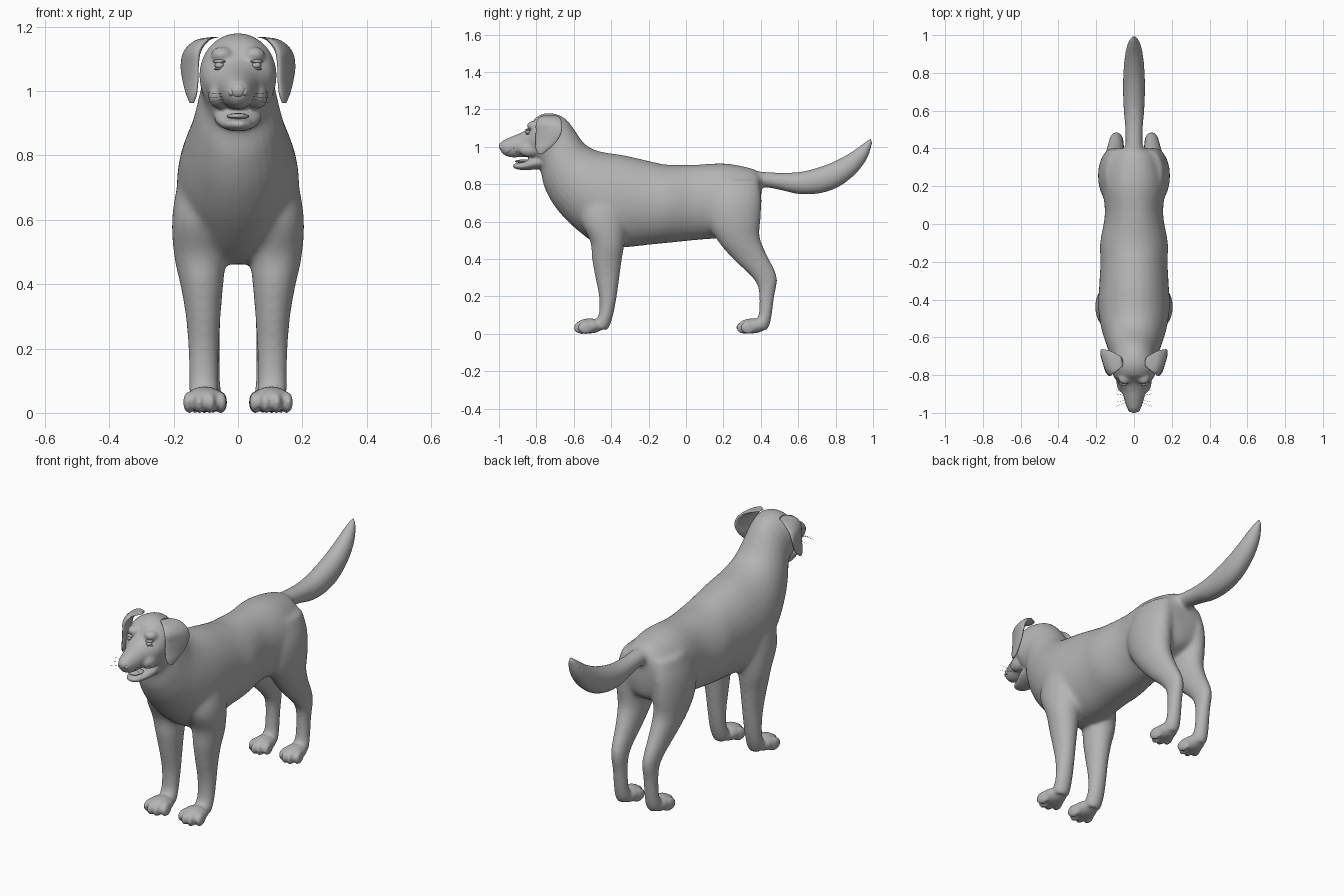
import bpy, bmesh, math
from mathutils import Vector, Matrix

coat = bpy.data.materials.new("grey coat")
coat.diffuse_color = (0.46, 0.46, 0.46, 1)


def catmull(rows, steps):
    """Smoothly fill in rows of numbers between the given ones."""
    out = []
    for i in range(len(rows) - 1):
        p0, p1, p2, p3 = (rows[max(i - 1, 0)], rows[i], rows[i + 1], rows[min(i + 2, len(rows) - 1)])
        for s in range(steps):
            t = s / steps
            out.append([0.5 * (2 * b + (c - a) * t + (2 * a - 5 * b + 4 * c - d) * t * t
                               + (3 * b - a - 3 * c + d) * t ** 3)
                        for a, b, c, d in zip(p0, p1, p2, p3)])
    return out + [list(rows[-1])]


def skin(bm, rings, n=28):
    """Closed tube through (centre, half axis u, half axis v) rings."""
    loops = []
    for c, u, v in rings:
        loops.append([bm.verts.new(c + u * math.cos(2 * math.pi * k / n) + v * math.sin(2 * math.pi * k / n))
                      for k in range(n)])
    for a, b in zip(loops, loops[1:]):
        for k in range(n):
            bm.faces.new((a[k], a[(k + 1) % n], b[(k + 1) % n], b[k]))
    bm.faces.new(loops[0][::-1])
    bm.faces.new(loops[-1])


def limb(bm, rows, side=1):
    """Rows: first edge y, z, opposite edge y, z, centre x, half width."""
    rings = []
    for ya, za, yb, zb, cx, hw in catmull(rows, 6):
        a, b = Vector((cx * side, ya, za)), Vector((cx * side, yb, zb))
        rings.append(((a + b) / 2, (b - a) / 2, Vector((max(hw, 0.004), 0, 0))))
    skin(bm, rings)


def ball(bm, centre, size, tilt=0.0):
    m = Matrix.Translation(centre) @ Matrix.Rotation(tilt, 4, 'Z') @ Matrix.Diagonal((*size, 1))
    bmesh.ops.create_uvsphere(bm, u_segments=24, v_segments=14, radius=1, matrix=m)


def finish(bm, name):
    bmesh.ops.recalc_face_normals(bm, faces=bm.faces[:])
    me = bpy.data.meshes.new(name)
    bm.to_mesh(me)
    bm.free()
    me.materials.append(coat)
    me.shade_smooth()
    ob = bpy.data.objects.new(name, me)
    bpy.context.collection.objects.link(ob)
    return ob


body = bmesh.new()
# torso, neck, skull and muzzle in one run from rump to nose
limb(body, [
    (.405, .84, .40, .68, 0, .07), (.38, .872, .38, .60, 0, .115), (.32, .893, .32, .56, 0, .145),
    (.2, .912, .2, .515, 0, .165), (.05, .905, .05, .50, 0, .155), (-.1, .905, -.1, .485, 0, .18),
    (-.2, .925, -.2, .475, 0, .178), (-.33, .955, -.33, .462, 0, .185), (-.42, .968, -.46, .47, 0, .19),
    (-.49, .985, -.6, .57, 0, .175), (-.545, 1.02, -.70, .68, 0, .15), (-.585, 1.075, -.755, .78, 0, .13),
    (-.625, 1.13, -.775, .86, 0, .115), (-.67, 1.165, -.79, .895, 0, .115), (-.74, 1.18, -.80, .92, 0, .12),
    (-.80, 1.158, -.82, .94, 0, .106), (-.838, 1.105, -.845, .945, 0, .086), (-.88, 1.076, -.88, .945, 0, .066),
    (-.93, 1.055, -.93, .943, 0, .052), (-.975, 1.035, -.97, .955, 0, .038), (-.995, 1.018, -.99, .975, 0, .022)])
# lower jaw, hanging open
limb(body, [(-.75, .97, -.75, .885, 0, .075), (-.81, .95, -.81, .878, 0, .072), (-.865, .922, -.865, .875, 0, .052),
            (-.905, .912, -.905, .88, 0, .036), (-.925, .906, -.925, .89, 0, .018)])
# tail
limb(body, [(.32, .86, .34, .77, 0, .05), (.4, .868, .40, .785, 0, .046), (.5, .862, .50, .768, 0, .048),
            (.6, .866, .61, .744, 0, .056), (.69, .886, .72, .75, 0, .06), (.78, .918, .82, .785, 0, .058),
            (.87, .965, .91, .855, 0, .05), (.94, 1.015, .97, .935, 0, .036), (.992, 1.055, 1.0, 1.02, 0, .014)])
for s in (-1, 1):
    # front leg with shoulder
    limb(body, [(-.50, .80, -.34, .80, .09, .06), (-.55, .70, -.32, .70, .112, .078),
                (-.56, .60, -.32, .58, .122, .084), (-.512, .49, -.33, .47, .118, .08),
                (-.503, .40, -.345, .38, .112, .066), (-.485, .30, -.357, .29, .108, .054),
                (-.465, .20, -.372, .19, .107, .047), (-.465, .11, -.39, .10, .107, .044),
                (-.49, .06, -.41, .04, .105, .044), (-.49, .03, -.425, .02, .105, .035)], s)
    # hind leg with thigh
    limb(body, [(.14, .82, .39, .82, .09, .06), (.10, .70, .405, .72, .105, .08), (.12, .58, .40, .61, .11, .08),
                (.18, .48, .395, .52, .106, .07), (.26, .39, .43, .43, .1, .055), (.335, .32, .475, .34, .096, .043),
                (.378, .265, .488, .285, .093, .038), (.392, .2, .472, .2, .092, .035), (.388, .10, .458, .10, .092, .036),
                (.36, .06, .445, .045, .092, .04), (.36, .03, .43, .02, .092, .03)], s)
    # paws with four toes each
    for x, y, w in ((.103, -.515, 1.0), (.092, .355, .85)):
        ball(body, (s * x, y, .042), (.06 * w, .075, .04))
        for k, back in ((-1.5, .022), (-.5, 0), (.5, 0), (1.5, .022)):
            ball(body, (s * x + k * .032 * w, y - .043 + back, .033), (.0185 * w, .043, .034), k * .12)
    # cheeks and brow ridges
    ball(body, (s * .058, -.835, .985), (.035, .06, .04))
    ball(body, (s * .05, -.815, 1.112), (.034, .035, .026))
raw = finish(body, "dog_body")

# fuse the parts into one skin, then soften torso more than head and paws
mod = raw.modifiers.new("fuse", 'REMESH')
mod.mode, mod.voxel_size = 'VOXEL', .0075
dg = bpy.context.evaluated_depsgraph_get()
fused = bpy.data.meshes.new_from_object(raw.evaluated_get(dg))
raw.modifiers.clear()
raw.data = fused
fused.materials.clear()
fused.materials.append(coat)
fused.shade_smooth()
group = raw.vertex_groups.new(name="soft")
for v in fused.vertices:
    w = min(max((v.co.y + .68) / .12, 0), 1) * min(max((v.co.z - .1) / .4, .08), 1)
    if v.co.z > .1 and w > 0:
        group.add([v.index], w, 'REPLACE')
soft = raw.modifiers.new("soft_torso", 'SMOOTH')
soft.factor, soft.iterations, soft.vertex_group = .5, 45, "soft"
fine = raw.modifiers.new("fine", 'SMOOTH')
fine.factor, fine.iterations = .5, 4

for s, tag in ((-1, "left"), (1, "right")):
    # hanging ear: front edge x, y, back edge x, y, height, thickness
    bm = bmesh.new()
    rings = []
    for x1, y1, x2, y2, z, t in catmull([
            (.065, -.755, .075, -.70, 1.168, .012), (.10, -.785, .12, -.675, 1.158, .02),
            (.122, -.802, .16, -.664, 1.125, .02), (.126, -.803, .174, -.665, 1.08, .016),
            (.127, -.805, .168, -.69, 1.03, .014), (.132, -.803, .157, -.73, .99, .012),
            (.14, -.79, .147, -.765, .963, .006)], 5):
        u = Vector((s * (x2 - x1) / 2, (y2 - y1) / 2, 0))
        n = Vector((-u.y, u.x, 0)).normalized() * t
        rings.append((Vector((s * (x1 + x2) / 2, (y1 + y2) / 2, z)), u, n))
    skin(bm, rings)
    finish(bm, tag + "_ear")
    # eye with upper and lower lid
    bm = bmesh.new()
    ball(bm, (s * .058, -.845, 1.08), (.015, .013, .011), s * .5)
    ball(bm, (s * .058, -.842, 1.092), (.021, .014, .006), s * .5)
    ball(bm, (s * .058, -.842, 1.069), (.018, .013, .005), s * .5)
    finish(bm, tag + "_eye")
    # whiskers
    bm = bmesh.new()
    for k in range(5):
        p = Vector((s * .045, -.945 + .012 * k, .975 + .008 * (k % 3)))
        tip = p + Vector((s * .05, .01 * (k - 2), -.012 + .008 * (k % 3)))
        r = .0006
        skin(bm, [(q, Vector((0, r, 0)), Vector((0, 0, r))) for q in (p, tip)], 4)
    finish(bm, tag + "_whiskers")

# nose with flared sides
bm = bmesh.new()
ball(bm, (0, -.984, 1.002), (.024, .016, .022))
for s in (-1, 1):
    ball(bm, (s * .019, -.979, .996), (.013, .016, .013))
finish(bm, "nose")
# tongue
bm = bmesh.new()
ball(bm, (0, -.865, .922), (.034, .05, .01))
finish(bm, "tongue")
